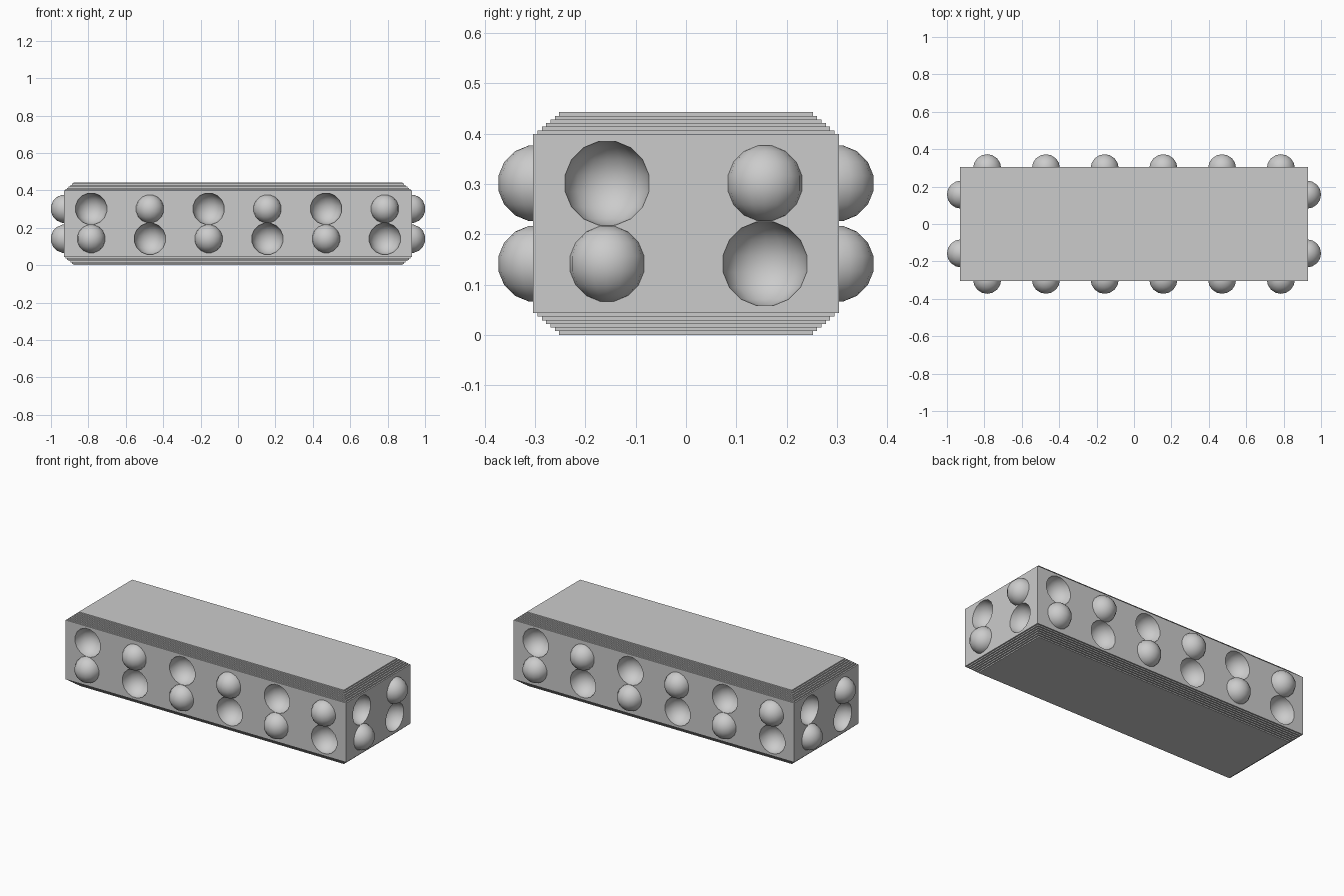
import bpy, bmesh, math
from mathutils import Vector

old = bpy.data.objects.get("Cube")
if old:
    bpy.data.objects.remove(old, do_unlink=True)

HALF_X, HALF_Y, HEIGHT = 0.931, 0.304, 0.443
STEPS, STEP_IN, STEP_UP = 6, 0.0086, 0.00725
PITCH, MID_Z = 0.157, HEIGHT / 2
BUMP_R, DIMPLE_R, SINK = 0.0765, 0.085, 0.006
SIDES = 16

grey = bpy.data.materials.new("plain grey")
grey.use_nodes = True
grey.diffuse_color = (0.6, 0.6, 0.6, 1)
grey.node_tree.nodes["Principled BSDF"].inputs["Base Color"].default_value = (0.6, 0.6, 0.6, 1)


def finish(name, bm):
    bmesh.ops.recalc_face_normals(bm, faces=bm.faces)
    mesh = bpy.data.meshes.new(name)
    bm.to_mesh(mesh)
    bm.free()
    mesh.materials.append(grey)
    ob = bpy.data.objects.new(name, mesh)
    bpy.context.collection.objects.link(ob)
    return ob


def smooth(ob):
    bpy.ops.object.select_all(action='DESELECT')
    ob.select_set(True)
    bpy.context.view_layer.objects.active = ob
    bpy.ops.object.shade_smooth_by_angle(angle=math.radians(30))


def loft(bm, rings):
    """Skin a stack of closed rings and cap both ends."""
    rows = [[bm.verts.new(p) for p in ring] for ring in rings]
    n = len(rows[0])
    faces = [bm.faces.new((a[i], a[(i + 1) % n], b[(i + 1) % n], b[i]))
             for a, b in zip(rows, rows[1:]) for i in range(n)]
    faces += [bm.faces.new(rows[0][::-1]), bm.faces.new(rows[-1])]
    return [v for row in rows for v in row], faces


def ball(bm, centre, radius):
    """Sphere of latitude rings with small flat poles."""
    rings = []
    for k in range(SIDES // 2):
        lat = math.pi * (1 - (k + 0.5) / (SIDES // 2))
        r, z = radius * math.sin(lat), radius * math.cos(lat)
        rings.append([centre + Vector((r * math.cos(t), r * math.sin(t), z))
                      for t in (2 * math.pi * i / SIDES for i in range(SIDES))])
    return loft(bm, rings)


# Alternating sockets: (point on the side wall, outward normal, is bump)
sockets = []
for turn in (1, -1):                      # each wall repeats after a half turn
    for row in (0, 1):
        z = MID_Z + (0.08 if row else -0.08)
        for i in range(6):                # long walls
            x = (2 * i - 5) * PITCH
            sockets.append((Vector((turn * x, -turn * HALF_Y, z)),
                            Vector((0, -turn, 0)), (i + row) % 2 == 0))
        for i in range(2):                # end walls
            y = (2 * i - 1) * PITCH
            sockets.append((Vector((turn * HALF_X, turn * y, z)),
                            Vector((turn, 0, 0)), (i + row) % 2 == 0))

# Block with stepped top and bottom edges
levels = []
for k in range(STEPS, 0, -1):
    levels += [(k, (STEPS - k) * STEP_UP), (k, (STEPS - k + 1) * STEP_UP)]
levels.append((0, STEPS * STEP_UP))
levels += [(k, HEIGHT - z) for k, z in reversed(levels)]
bm = bmesh.new()
loft(bm, [[Vector((sx * (HALF_X - k * STEP_IN), sy * (HALF_Y - k * STEP_IN), z))
           for sx, sy in ((-1, -1), (1, -1), (1, 1), (-1, 1))] for k, z in levels])
block = finish("block", bm)

# Round dimples cut from the walls
bm = bmesh.new()
for p, n, is_bump in sockets:
    if not is_bump:
        ball(bm, p, DIMPLE_R)
cutter = finish("dimple_cutter", bm)
cutter.hide_render = True
cut = block.modifiers.new("dimples", 'BOOLEAN')
cut.operation, cut.solver, cut.object = 'DIFFERENCE', 'EXACT', cutter
bpy.ops.object.select_all(action='DESELECT')
block.select_set(True)
bpy.context.view_layer.objects.active = block
bpy.ops.object.modifier_apply(modifier=cut.name)
bpy.data.objects.remove(cutter, do_unlink=True)
smooth(block)

# Round bumps standing out of the walls
bm = bmesh.new()
for p, n, is_bump in sockets:
    if is_bump:
        verts, faces = ball(bm, p - n * SINK, BUMP_R)
        edges = list({e for f in faces for e in f.edges})
        bmesh.ops.bisect_plane(bm, geom=verts + edges + faces, plane_co=p - n * 0.002,
                               plane_no=n, clear_inner=True)
smooth(finish("bumps", bm))
